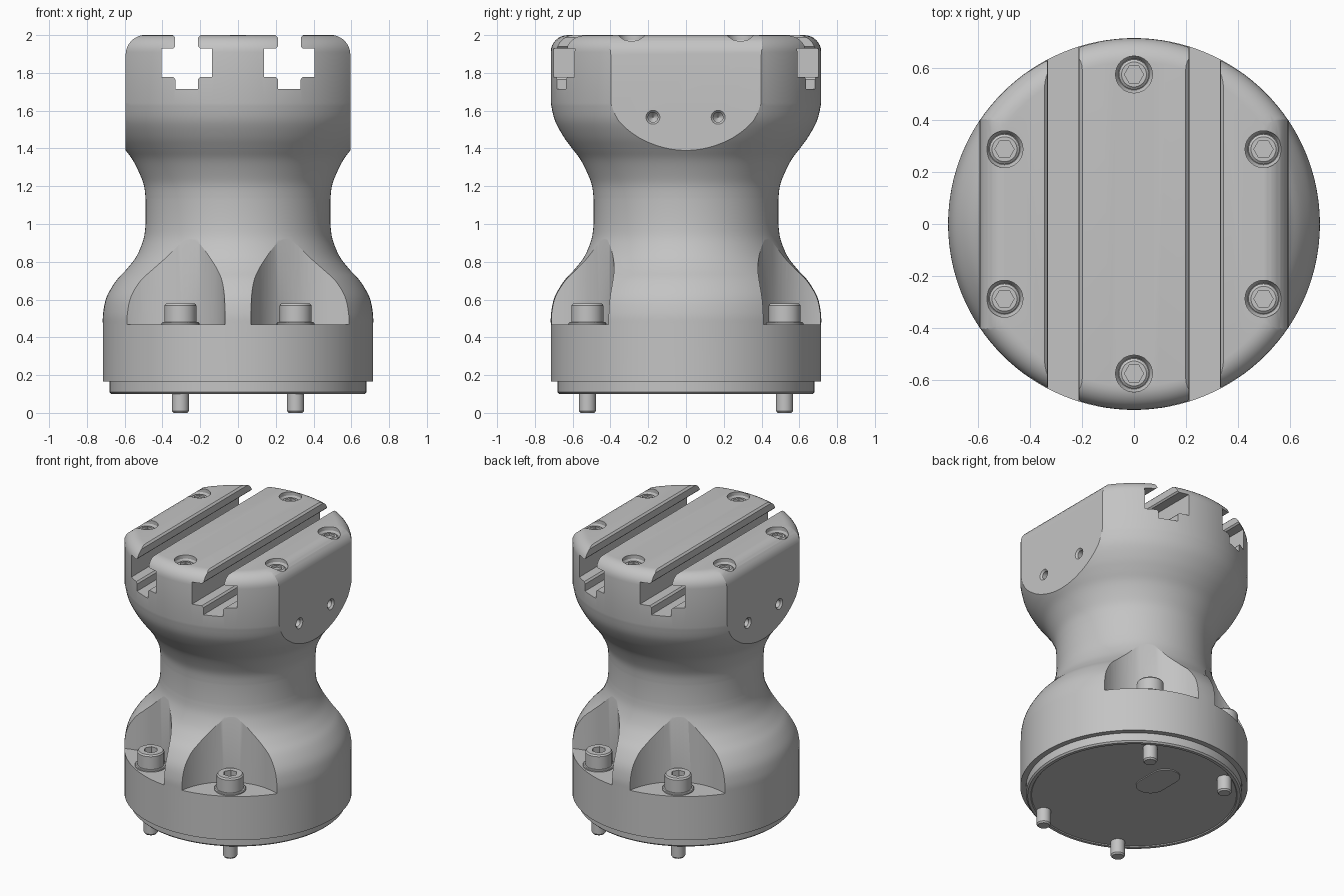
import bpy, bmesh, math
from mathutils import Vector

default = bpy.data.objects.get("Cube")
if default:
    bpy.data.objects.remove(default, do_unlink=True)

GREY = (0.55, 0.55, 0.55, 1)
metal = bpy.data.materials.new("plain grey")
metal.use_nodes = True
metal.diffuse_color = GREY
metal.node_tree.nodes["Principled BSDF"].inputs["Base Color"].default_value = GREY


def finish(name, bm):
    bmesh.ops.remove_doubles(bm, verts=bm.verts, dist=1e-5)
    bmesh.ops.recalc_face_normals(bm, faces=bm.faces)
    mesh = bpy.data.meshes.new(name)
    bm.to_mesh(mesh)
    bm.free()
    mesh.materials.append(metal)
    ob = bpy.data.objects.new(name, mesh)
    bpy.context.collection.objects.link(ob)
    return ob


def lathe(name, profile, x=0, y=0, sides=32):
    """Revolve (radius, z) points about a vertical axis and close both ends."""
    bm = bmesh.new()
    rings = []
    for r, z in profile:
        rings.append([bm.verts.new((x + r * math.cos(math.tau * i / sides),
                                    y + r * math.sin(math.tau * i / sides), z))
                      for i in range(sides)])
    for a, b in zip(rings, rings[1:]):
        for i in range(sides):
            j = (i + 1) % sides
            bm.faces.new((a[i], a[j], b[j], b[i]))
    bm.faces.new(rings[0][::-1])
    bm.faces.new(rings[-1])
    return finish(name, bm)


def prism(name, outline, start, axis):
    """Extrude an outline of 3D points along a vector."""
    bm = bmesh.new()
    face = bm.faces.new([bm.verts.new(Vector(p) + Vector(start)) for p in outline])
    out = bmesh.ops.extrude_face_region(bm, geom=[face])
    verts = [v for v in out["geom"] if isinstance(v, bmesh.types.BMVert)]
    bmesh.ops.translate(bm, verts=verts, vec=axis)
    return finish(name, bm)


def cut(target, cutter):
    mod = target.modifiers.new("cut", 'BOOLEAN')
    mod.operation = 'DIFFERENCE'
    mod.solver = 'EXACT'
    mod.object = cutter
    bpy.context.view_layer.objects.active = target
    bpy.ops.object.modifier_apply(modifier=mod.name)
    bpy.data.objects.remove(cutter, do_unlink=True)


def smooth_curve(pts, steps=4):
    """Catmull-Rom curve through the points."""
    v = [Vector(p) for p in pts]
    v = [v[0]] + v + [v[-1]]
    out = []
    for a, b, c, d in zip(v, v[1:], v[2:], v[3:]):
        for i in range(steps):
            t = i / steps
            p = 2 * b + (c - a) * t + (2 * a - 5 * b + 4 * c - d) * t**2 \
                + (3 * b - a - 3 * c + d) * t**3
            out.append(tuple(p / 2))
    return out + [tuple(pts[-1])]


def arc(cx, cz, r, n=8):
    return [(cx + r * math.cos(math.pi / 2 * i / n),
             cz + r * math.sin(math.pi / 2 * i / n)) for i in range(n + 1)]


# Waisted body: wide foot, narrow neck, rounded head
foot = smooth_curve([(.716, .47), (.714, .53), (.695, .615), (.645, .7), (.59, .76),
                     (.537, .83), (.5, .92), (.489, 1.0)])
head = smooth_curve([(.489, 1.13), (.497, 1.2), (.518, 1.26), (.558, 1.34), (.603, 1.4),
                     (.65, 1.465), (.695, 1.55), (.716, 1.64)])
body = lathe("body", [(.716, .165)] + foot + head + arc(.626, 1.91, .09), sides=128)

# Flat rounded sides of the head
for s in (1, -1):
    side = [(.595, 1.15)] + arc(.49, 1.896, .105) + [(.49, 2.2), (1, 2.2), (1, 1.15)]
    cut(body, prism("side_cutter", [(s * x, 0, z) for x, z in side], (0, -1, 0), (0, 2, 0)))

# Two T slots running front to back
half = [(.073, 2.02), (.073, 2.0), (.061, 1.988), (.061, 1.94), (.071, 1.93), (.134, 1.93),
        (.134, 1.777), (.07, 1.777), (.059, 1.765), (.059, 1.716)]
slot = half + [(-x, z) for x, z in reversed(half)]
for s in (1, -1):
    cut(body, prism("slot_cutter", [(x, 0, z) for x, z in slot],
                    (s * .272, -1, 0), (0, 2, 0)))

# Bolt pockets scooped out of the foot
BOLT_X, BOLT_Y = .305, .522
reach = .876 / math.hypot(BOLT_X, BOLT_Y)
corners = [(sx, sy) for sx in (1, -1) for sy in (1, -1)]
for sx, sy in corners:
    cut(body, lathe("pocket_cutter", [(.376, .468), (.376, 1.1)],
                    sx * BOLT_X * reach, sy * BOLT_Y * reach, 96))

# Screw counterbores around the top
screw_spots = [(.576 * math.cos(math.radians(a)), .576 * math.sin(math.radians(a)))
               for a in range(30, 390, 60)]
for x, y in screw_spots:
    cut(body, lathe("bore_cutter", [(.06, 1.955), (.071, 1.975), (.071, 2.1)], x, y))

# Set screw holes in the flat sides, with conical bottoms
for s in (1, -1):
    for y in (-.175, .17):
        hole = lathe("hole_cutter", [(.002, -.09), (.026, -.06), (.026, -.012),
                                     (.037, 0), (.037, .03)], sides=24)
        hole.rotation_euler = (0, s * math.pi / 2, 0)
        hole.location = (s * .595, y, 1.565)
        bpy.context.view_layer.update()
        cut(body, hole)

# Base plate with a stepped rim and an oval pad underneath
plate = lathe("base_plate", [(.645, .106), (.65, .1), (.67, .1), (.68, .11), (.68, .17)],
              sides=128)
pad_line = []
for i in range(32):
    a = math.tau * (i + .5) / 32
    pad_line.append((.093 * math.cos(a), .093 * math.sin(a) + math.copysign(.072, math.sin(a)), 0))
pad = prism("oval_pad", pad_line, (0, .235, .099), (0, 0, .008))
parts = [body, plate, pad]

# Socket bolts through the foot
for sx, sy in corners:
    x, y = sx * BOLT_X, sy * BOLT_Y
    bolt = lathe("foot_bolt", [(.085, .46), (.085, .568), (.077, .578)], x, y)
    cut(bolt, lathe("socket_cutter", [(.002, .5), (.045, .52), (.045, .7)], x, y, 6))
    parts += [bolt,
              lathe("bolt_washer", [(.1, .46), (.1, .476), (.095, .48)], x, y),
              lathe("bolt_tip", [(.037, 0), (.045, .01), (.045, .15)], x, y)]

# Low head screws sunk in the top
for x, y in screw_spots:
    screw = lathe("top_screw", [(.058, 1.93), (.058, 1.962), (.048, 1.97)], x, y)
    cut(screw, lathe("socket_cutter", [(.002, 1.935), (.037, 1.945), (.037, 2.1)], x, y, 6))
    parts.append(screw)

# Smooth shading with sharp edges kept
bpy.ops.object.select_all(action='DESELECT')
for ob in parts:
    ob.select_set(True)
bpy.context.view_layer.objects.active = body
bpy.ops.object.shade_smooth_by_angle(angle=math.radians(25))
